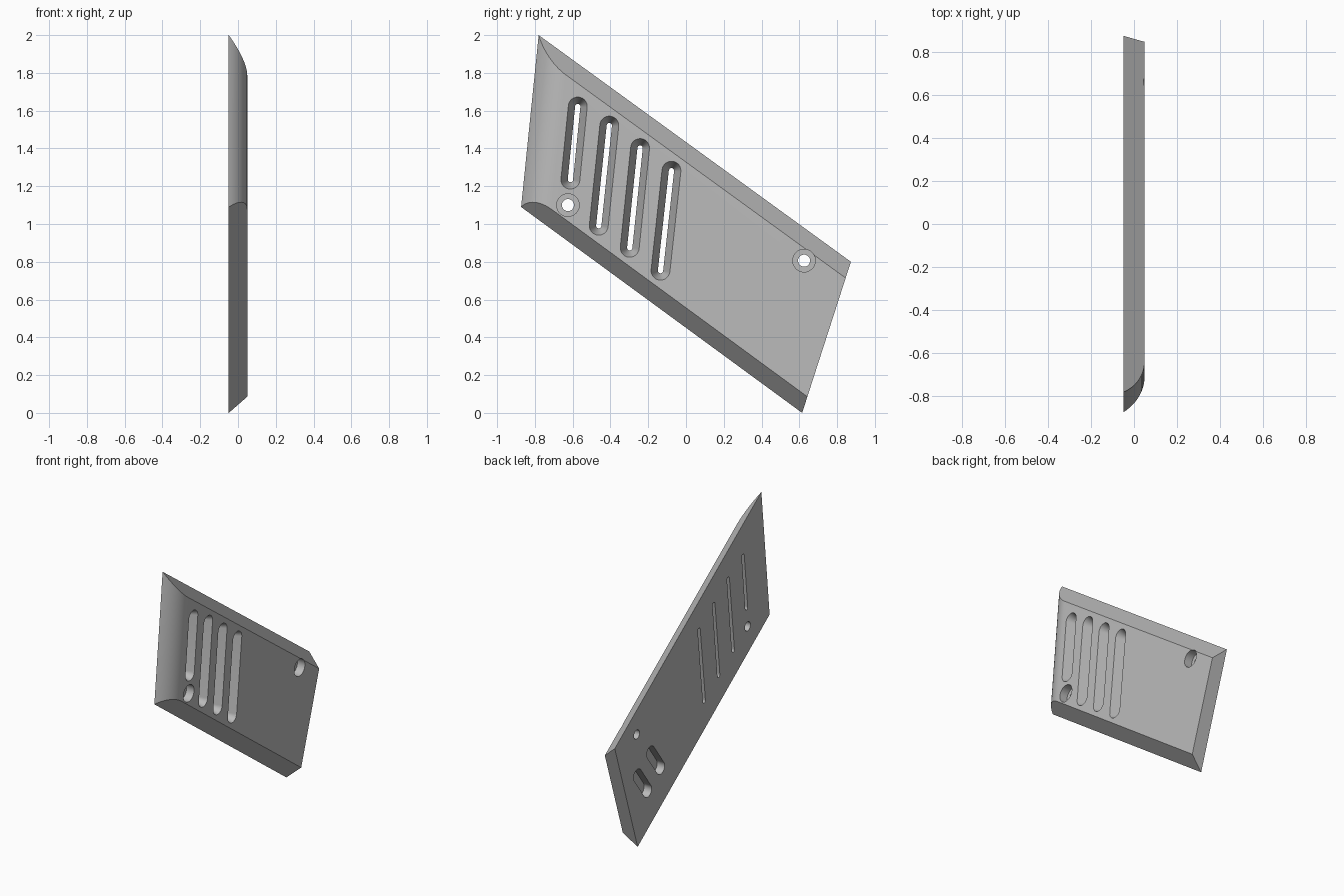
import bpy, bmesh, math
from mathutils import Vector
from mathutils.geometry import intersect_line_line_2d, intersect_point_line

cube = bpy.data.objects.get("Cube")
if cube:
    bpy.data.objects.remove(cube, do_unlink=True)

grey = bpy.data.materials.new("light_grey")
grey.use_nodes = True
COLOR = (0.5, 0.5, 0.5, 1)
grey.diffuse_color = COLOR
grey.node_tree.nodes["Principled BSDF"].inputs["Base Color"].default_value = COLOR

HALF = 0.049           # half thickness of the plate
BEVEL = 0.106          # vertical run of the long bevels
ROUND = 0.165          # depth of the rounded front edge
STEPS = 16


def loft(name, rings):
    """Closed solid through rings of equal point count."""
    bm = bmesh.new()
    loops = [[bm.verts.new(p) for p in ring] for ring in rings]
    n = len(loops[0])
    for a, b in zip(loops, loops[1:]):
        for i in range(n):
            j = (i + 1) % n
            bm.faces.new((a[i], a[j], b[j], b[i]))
    bm.faces.new(loops[0])
    bm.faces.new(loops[-1])
    bmesh.ops.recalc_face_normals(bm, faces=bm.faces)
    mesh = bpy.data.meshes.new(name)
    bm.to_mesh(mesh)
    bm.free()
    obj = bpy.data.objects.new(name, mesh)
    bpy.context.collection.objects.link(obj)
    mesh.materials.append(grey)
    return obj


def cross(p, d, q, e):
    """Meeting point of two 2D lines given by point and direction."""
    t = (q - p).cross(e) / d.cross(e)
    return p + d * t


# Outline of the flat back, as (y, z)
top_front, top_rear = Vector((-0.78, 2.0)), Vector((0.873, 0.8))
low_rear, low_front = Vector((0.615, 0.0)), Vector((-0.873, 1.09))
top_dir, low_dir = top_rear - top_front, low_rear - low_front
front_dir, rear_dir = top_front - low_front, top_rear - low_rear
inward = Vector((front_dir.y, -front_dir.x)).normalized()


def section(s):
    """Plate outline where the rounded front has been followed by s (0 to 1)."""
    thick = 2 * HALF
    radius = (ROUND ** 2 + thick ** 2) / (2 * thick)
    a = math.asin(ROUND / radius) * (1 - s)
    rise = radius * math.cos(a) - radius + thick
    drop = Vector((0, BEVEL * rise / thick))
    edge = low_front + inward * (ROUND - radius * math.sin(a))
    top, low = top_front - drop, low_front + drop
    pts = (cross(edge, front_dir, top, top_dir), cross(top, top_dir, low_rear, rear_dir),
           cross(low, low_dir, low_rear, rear_dir), cross(edge, front_dir, low, low_dir))
    return [(rise - HALF, p.x, p.y) for p in pts]


plate = loft("vented_side_plate", [section(i / STEPS) for i in range(STEPS + 1)])


def stadium(x, a, b, r, seg=16):
    """Round-ended slot outline from centre a to centre b at depth x."""
    start = math.atan2(b[1] - a[1], b[0] - a[0])
    ring = []
    for c, base in ((b, start - math.pi / 2), (a, start + math.pi / 2)):
        for i in range(seg + 1):
            t = base + math.pi * i / seg
            ring.append((x, c[0] + r * math.cos(t), c[1] + r * math.sin(t)))
    return ring


def circle(x, c, r, seg=32):
    return [(x, c[0] + r * math.cos(2 * math.pi * i / seg),
             c[1] + r * math.sin(2 * math.pi * i / seg)) for i in range(seg)]


def cut(rings):
    cutter = loft("cutter", rings)
    cutter.hide_render = True
    mod = plate.modifiers.new("cut", "BOOLEAN")
    mod.operation, mod.solver, mod.object = "DIFFERENCE", "EXACT", cutter
    bpy.context.view_layer.objects.active = plate
    bpy.ops.object.modifier_apply(modifier=mod.name)
    bpy.data.objects.remove(cutter, do_unlink=True)


# Tapered vent slots, wide outside and narrow at the back
WIDE, NARROW, OVER = 0.05, 0.014, 0.01
slope = (WIDE - NARROW) / (2 * HALF)
for upper, lower in (((-0.573, 1.622), (-0.612, 1.235)), ((-0.406, 1.521), (-0.462, 0.991)),
                     ((-0.243, 1.402), (-0.298, 0.874)), ((-0.077, 1.282), (-0.135, 0.753))):
    cut([stadium(-HALF - OVER, lower, upper, NARROW - slope * OVER),
         stadium(HALF + OVER, lower, upper, WIDE + slope * OVER)])

# Counterbored screw holes
for centre in ((-0.625, 1.10), (0.625, 0.806)):
    cut([circle(-0.01, centre, 0.06), circle(0.1, centre, 0.06)])
    cut([circle(-0.1, centre, 0.032), circle(0.05, centre, 0.032)])

# Blind pockets in the back, square to the long edges
along = Vector((-low_dir.y, low_dir.x)).normalized() * 0.095
for centre in (Vector((0.412, 0.541)), Vector((0.559, 0.433))):
    cut([stadium(-0.1, centre - along, centre + along, 0.045),
         stadium(0.01, centre - along, centre + along, 0.045)])

# Smooth the rounded surfaces, keep the edges crisp
bpy.ops.object.select_all(action="DESELECT")
plate.select_set(True)
bpy.context.view_layer.objects.active = plate
bpy.ops.object.shade_smooth_by_angle(angle=math.radians(25))
